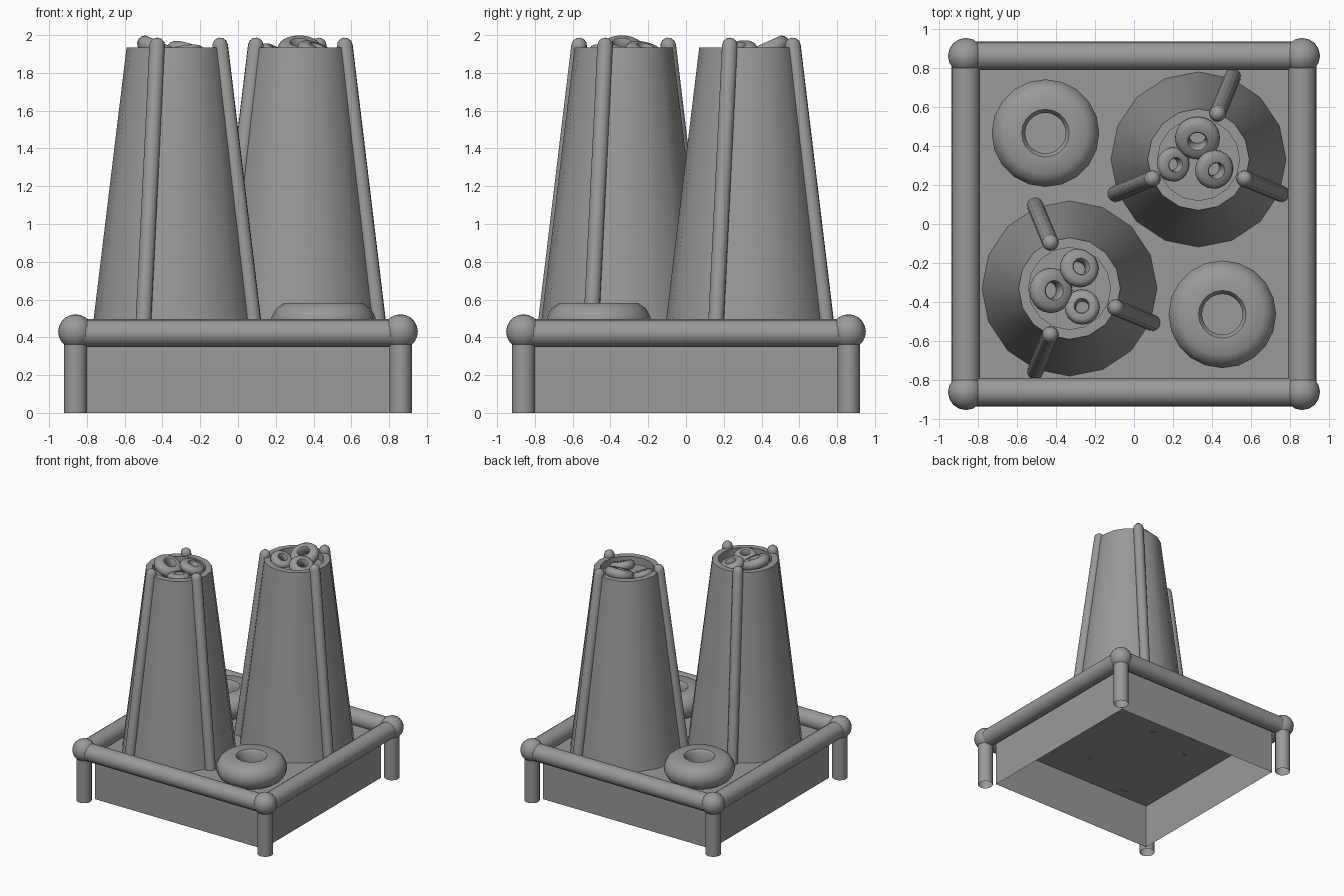
import bpy, bmesh, math
from mathutils import Vector

if "Cube" in bpy.data.objects:
    bpy.data.objects.remove(bpy.data.objects["Cube"])

BASE_Z = 0.385     # top of the tray
RIM_Z = 1.935      # rim of the tapered canisters

grey = bpy.data.materials.new("dark_grey")
grey.diffuse_color = (0.32, 0.32, 0.32, 1)
grey.use_nodes = True
grey.node_tree.nodes["Principled BSDF"].inputs["Base Color"].default_value = grey.diffuse_color


def finish(name, bm, angle=32):
    bmesh.ops.recalc_face_normals(bm, faces=bm.faces)
    mesh = bpy.data.meshes.new(name)
    bm.to_mesh(mesh)
    bm.free()
    mesh.materials.append(grey)
    ob = bpy.data.objects.new(name, mesh)
    bpy.context.collection.objects.link(ob)
    bpy.ops.object.select_all(action='DESELECT')
    ob.select_set(True)
    bpy.context.view_layer.objects.active = ob
    bpy.ops.object.shade_smooth_by_angle(angle=math.radians(angle))
    return ob


def lathe(name, profile, loc, segs=16, closed=False, angle=32):
    """Spin an (r, z) profile around the vertical axis."""
    bm = bmesh.new()
    rings = []
    for r, z in profile:
        if r == 0:
            rings.append([bm.verts.new((0, 0, z))] * segs)
        else:
            rings.append([bm.verts.new((r * math.cos(2 * math.pi * i / segs),
                                        r * math.sin(2 * math.pi * i / segs), z))
                          for i in range(segs)])
    pairs = list(zip(rings, rings[1:]))
    if closed:
        pairs.append((rings[-1], rings[0]))
    for a, b in pairs:
        for i in range(segs):
            j = (i + 1) % segs
            bm.faces.new(dict.fromkeys((a[i], a[j], b[j], b[i])))
    ob = finish(name, bm, angle)
    ob.location = loc
    return ob


def rod(name, p, q, r, segs=16, cap=False):
    """Open tube from p to q, optionally with a rounded end at q."""
    p, q = Vector(p), Vector(q)
    length = (q - p).length
    profile = [(r, 0), (r, length)]
    if cap:
        profile += [(r * math.cos(a), length + r * math.sin(a))
                    for a in (math.pi / 6, math.pi / 3)] + [(0, length + r)]
    ob = lathe(name, profile, p, segs)
    ob.rotation_euler = (q - p).to_track_quat('Z', 'Y').to_euler()
    return ob


def ring(name, loc, size, tilt=(0, 0)):
    """Chunky rounded ring; size is its outer radius, loc its centre."""
    shape = [(0.21, -0.098), (0.25, -0.07), (0.275, -0.025), (0.275, 0.025),
             (0.25, 0.07), (0.21, 0.098), (0.122, 0.098), (0.104, 0.075),
             (0.104, -0.075), (0.122, -0.098)]
    k = size / 0.275
    ob = lathe(name, [(r * k, z * k) for r, z in shape], loc, 20, True, 50)
    ob.rotation_euler = (math.radians(tilt[0]), math.radians(tilt[1]), 0)
    return ob


# tray: box open underneath
bm = bmesh.new()
bmesh.ops.create_cube(bm, size=1)
for v in bm.verts:
    v.co = Vector((v.co.x * 1.596, v.co.y * 1.596, (v.co.z + 0.5) * BASE_Z))
bottom = [f for f in bm.faces if f.calc_center_median().z < 0.01]
bmesh.ops.delete(bm, geom=bottom, context='FACES_ONLY')
finish("tray", bm)

# corner posts, ball joints and rails
C = 0.86
for sx, sy in ((-1, -1), (1, -1), (1, 1), (-1, 1)):
    rod("corner_post", (sx * C, sy * C, 0), (sx * C, sy * C, 0.42), 0.061)
    bm = bmesh.new()
    bmesh.ops.create_uvsphere(bm, u_segments=16, v_segments=10, radius=0.092)
    finish("corner_ball", bm).location = (sx * C, sy * C, 0.43)
    rod("rail", (sx * C, sy * C, 0.423), (-sy * C, sx * C, 0.423), 0.073)

# tapered canisters with three slanted rods each
canisters = (((0.33, 0.33), (67.5, -22.5, 202.5)),
             ((-0.33, -0.33), (112.5, -22.5, 247.5)))
for (cx, cy), angles in canisters:
    lathe("canister", [(0.448, BASE_Z), (0.26, RIM_Z), (0.21, RIM_Z),
                       (0.21, 1.87), (0, 1.87)], (cx, cy, 0))
    for a in angles:
        c, s = math.cos(math.radians(a)), math.sin(math.radians(a))
        rod("canister_rod", (cx + 0.458 * c, cy + 0.458 * s, BASE_Z),
            (cx + 0.255 * c, cy + 0.255 * s, 1.945), 0.042, 12, cap=True)

# loose rings piled in the canister mouths: x, y, z, radius, tilt x, tilt y
for x, y, z, r, tx, ty in ((0.325, 0.44, 1.925, 0.115, 24, 0),
                           (0.41, 0.28, 1.91, 0.10, 12, 20),
                           (0.20, 0.305, 1.90, 0.088, 5, 25),
                           (-0.425, -0.34, 1.925, 0.115, 0, 24),
                           (-0.28, -0.225, 1.91, 0.10, -12, 16),
                           (-0.265, -0.425, 1.905, 0.09, -10, -5)):
    ring("small_ring", (x, y, z), r, (tx, ty))

# large rings lying on the tray
for x, y in ((0.452, -0.462), (-0.453, 0.465)):
    ring("large_ring", (x, y, BASE_Z + 0.098), 0.275)
